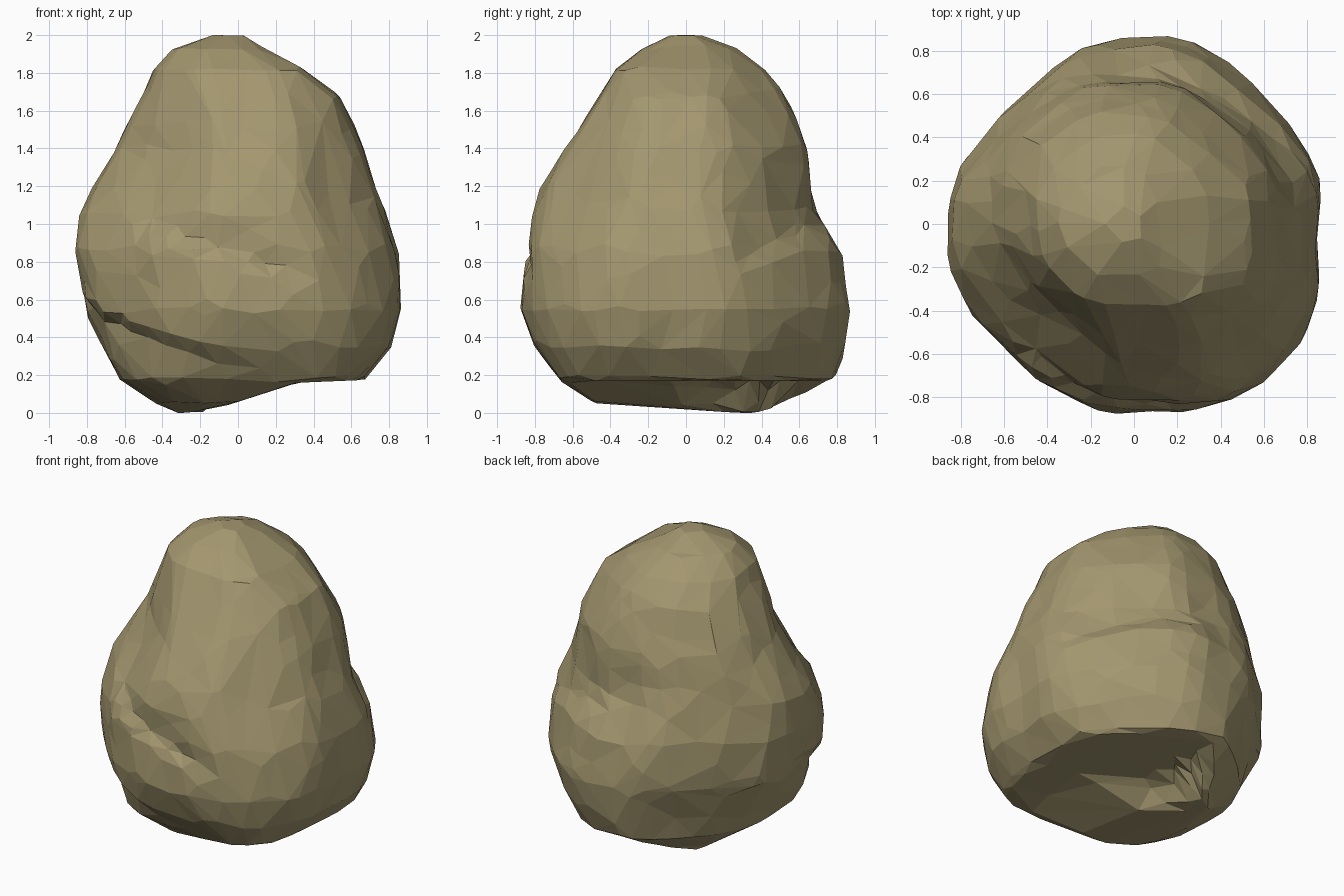
import bpy, bmesh
from math import atan2, cos, sin, degrees, pi
from mathutils import Vector, noise

cube = bpy.data.objects.get("Cube")
if cube:
    bpy.data.objects.remove(cube, do_unlink=True)

# Boulder sections: height, then reach in eight headings, counterclockwise from +x
SECTIONS = [
    (0, -.24, .07, .36, .46, .32, .01, -.28, -.38),
    (.05, .35, .5, .55, .5, .43, .5, .48, .5),
    (.18, .67, .71, .8, .65, .62, .7, .68, .81),
    (.35, .8, .79, .85, .7, .72, .79, .8, .91),
    (.55, .865, .85, .87, .77, .82, .83, .865, .95),
    (.85, .84, .79, .82, .78, .87, .82, .845, .91),
    (1.05, .78, .69, .7, .74, .84, .75, .82, .81),
    (1.2, .73, .66, .665, .7, .775, .64, .76, .75),
    (1.4, .67, .63, .64, .66, .655, .53, .645, .67),
    (1.68, .53, .49, .54, .54, .51, .46, .46, .54),
    (1.82, .34, .36, .42, .43, .45, .42, .38, .44),
    (1.93, .14, .2, .27, .3, .335, .3, .23, .2),
    (2, .03, .04, .08, .1, .13, .1, .08, .06),
]

# Broken ledges: heading, half width, height, height change, depth, side (1 above, -1 below), fade
LEDGES = [
    (-105, 42, .86, -.2, .07, 1, .35),    # front shelf
    (-135, 50, .48, -.2, .08, -1, .3),    # front undercut
    (55, 45, .88, .15, .05, 1, .4),       # back shelf
    (60, 35, 1.6, .02, .04, 1, .2),       # upper chip
]


def section(z):
    for low, high in zip(SECTIONS, SECTIONS[1:]):
        if z <= high[0]:
            t = (z - low[0]) / (high[0] - low[0])
            return [a + (b - a) * t for a, b in zip(low[1:], high[1:])]


def ledge_depth(z, heading):
    total = 0
    for centre, half, height, rise, depth, side, fade in LEDGES:
        a = ((heading - centre + 180) % 360 - 180) / half
        d = side * (z - height - rise * a)
        if abs(a) < 1 and d > 0:
            ends = min(1, (1 - abs(a)) * 2.5)
            total += depth * ends * min(1, d / .05) * max(0, 1 - d / fade)
    return total


def shape(u):
    z = min(2, max(0, 1 + u.z))
    reach = section(z)
    cx, cy = (reach[0] - reach[4]) / 2, (reach[2] - reach[6]) / 2
    angle = atan2(u.y, u.x)
    c, s = cos(angle), sin(angle)
    # Rounded octagon touching all eight reaches
    total = 0
    for i, h in enumerate(reach):
        a = i * pi / 4
        h = max(.02, h - cx * cos(a) - cy * sin(a))
        total += (max(0, cos(angle - a)) / h) ** 13
    centred = min(1, 20 * Vector((u.x, u.y)).length)
    r = total ** (-1 / 13) * centred
    p = Vector((cx + c * r, cy + s * r, z))
    r *= 1 - ledge_depth(z, degrees(atan2(p.y, p.x)))
    # Weathered lumps, and streaks running down the sides
    r += centred * min(1, r * 2) * (noise.noise(p * 2.5) * .012 + noise.noise(p * 5) * .015
                                    + noise.noise(Vector((c * 3, s * 3, z * .7 + 4))) * .012)
    # The underside rises toward one side, with a steep step at the back
    slope = .33 + 1.2 * min(1, max(0, p.y * 5))
    floor = min(.17, max(0, (p.x + .18) * slope))
    return Vector((cx + c * r, cy + s * r, max(z, floor)))


# Shape a fine ball
bm = bmesh.new()
bmesh.ops.create_icosphere(bm, subdivisions=5, radius=1)
for v in bm.verts:
    v.co = shape(v.co.normalized())
mesh = bpy.data.meshes.new("boulder")
bm.to_mesh(mesh)
bm.free()
boulder = bpy.data.objects.new("boulder", mesh)
bpy.context.collection.objects.link(boulder)

# Reduce it to irregular flat facets
facets = boulder.modifiers.new("facets", 'DECIMATE')
facets.ratio = 780 / len(mesh.polygons)
bpy.context.view_layer.update()
graph = bpy.context.evaluated_depsgraph_get()
faceted = bpy.data.meshes.new_from_object(boulder.evaluated_get(graph))
boulder.modifiers.clear()
boulder.data = faceted

# Stone colour
stone = bpy.data.materials.new("khaki_stone")
stone.use_nodes = True
colour = (.37, .31, .16, 1)
stone.diffuse_color = colour
stone.node_tree.nodes["Principled BSDF"].inputs["Base Color"].default_value = colour
faceted.materials.clear()
faceted.materials.append(stone)
for face in faceted.polygons:
    face.use_smooth = False
    face.material_index = 0
